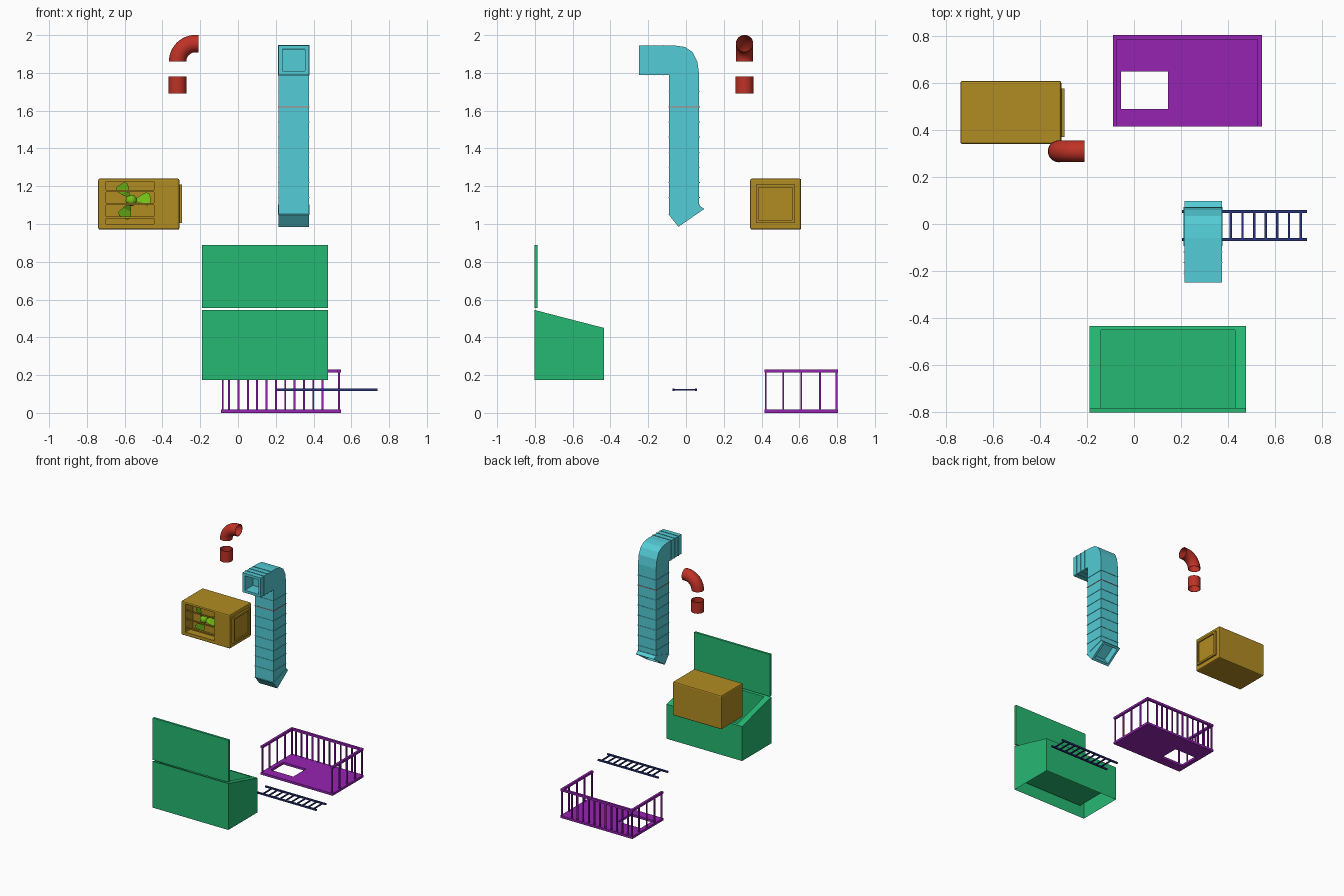
import bpy, bmesh, math
from mathutils import Vector, Matrix

if "Cube" in bpy.data.objects:
    bpy.data.objects.remove(bpy.data.objects["Cube"])


def material(name, rgb):
    m = bpy.data.materials.new(name)
    lin = [(c / 255 / 12.92) if c < 11 else ((c / 255 + 0.055) / 1.055) ** 2.4 for c in rgb]
    m.diffuse_color = (*lin, 1)
    m.use_nodes = True
    m.node_tree.nodes["Principled BSDF"].inputs["Base Color"].default_value = m.diffuse_color
    return m


GREEN = material("green", (38, 184, 114))
CYAN = material("cyan", (84, 204, 214))
GOLD = material("gold", (178, 140, 34))
PURPLE = material("purple", (150, 36, 178))
RED = material("red", (190, 50, 38))
NAVY = material("navy", (40, 52, 120))
LIME = material("lime", (115, 190, 22))
SEAM = material("seam pink", (200, 120, 115))


def finish(bm, name, *mats):
    me = bpy.data.meshes.new(name)
    bm.to_mesh(me)
    bm.free()
    ob = bpy.data.objects.new(name, me)
    bpy.context.collection.objects.link(ob)
    for m in mats:
        me.materials.append(m)
    return ob


def add_box(bm, x, y, z):
    """Box between (min, max) pairs on each axis."""
    mid = Vector([(a + b) / 2 for a, b in (x, y, z)])
    size = [b - a for a, b in (x, y, z)]
    mat = Matrix.Translation(mid) @ Matrix.Diagonal((*size, 1))
    return bmesh.ops.create_cube(bm, size=1, matrix=mat)


def boxes(name, mat, *dims):
    bm = bmesh.new()
    for d in dims:
        add_box(bm, *d)
    return finish(bm, name, mat)


def activate(ob):
    bpy.ops.object.select_all(action='DESELECT')
    ob.select_set(True)
    bpy.context.view_layer.objects.active = ob


def cut(ob, *dims):
    cutter = boxes("cutter", ob.data.materials[0], dims)
    activate(ob)
    mod = ob.modifiers.new("cut", 'BOOLEAN')
    mod.operation = 'DIFFERENCE'
    mod.solver = 'EXACT'
    mod.object = cutter
    bpy.ops.object.modifier_apply(modifier=mod.name)
    bpy.data.objects.remove(cutter)


def smooth(ob):
    activate(ob)
    bpy.ops.object.shade_smooth_by_angle(angle=math.radians(35))


# Red pipes: hollow tubes swept in the xz plane; path entries are (x, z, tilt)
def tube(name, path, y, r, wall=0.004, n=32):
    bm = bmesh.new()
    rings = []
    for rad, pts in ((r, path), (r - wall, path[::-1])):
        for x, z, a in pts:
            side = Vector((-math.cos(a), 0, math.sin(a)))
            rings.append([bm.verts.new(Vector((x, y, z)) + rad * (
                side * math.cos(2 * math.pi * i / n) + Vector((0, math.sin(2 * math.pi * i / n), 0))))
                for i in range(n)])
    for k, ring in enumerate(rings):
        nxt = rings[(k + 1) % len(rings)]
        for i in range(n):
            j = (i + 1) % n
            bm.faces.new((ring[i], ring[j], nxt[j], nxt[i]))
    bmesh.ops.recalc_face_normals(bm, faces=bm.faces)
    smooth(finish(bm, name, RED))


tube("straight_pipe", [(-0.32, 1.69, 0), (-0.32, 1.78, 0)], 0.31, 0.047)
bend = [(-0.225 - 0.095 * math.cos(a), 1.86 + 0.095 * math.sin(a), a)
        for a in [i * math.pi / 24 for i in range(13)]]
tube("elbow_pipe", bend + [(-0.21, 1.955, math.pi / 2)], 0.31, 0.046)

# Cyan square duct: sections of (inner point, outer point, swell) in the yz plane
sections = [((-0.25, 1.79), (-0.25, 1.945), 0)]


def rib(a, b, along):
    for t, e in ((-0.002, 0), (-0.002, 0.003), (0.002, 0.003), (0.002, 0)):
        sections.append(tuple((p[0] + along[0] * t, p[1] + along[1] * t) for p in (a, b)) + (e,))


for y in (-0.21, -0.165, -0.12):
    rib((y, 1.79), (y, 1.945), (1, 0))
for outer in ((-0.06, 1.945), (-0.005, 1.937), (0.035, 1.91), (0.06, 1.86), (0.07, 1.79)):
    sections.append(((-0.09, 1.79), outer, 0))
for i in range(9):
    z = 1.70 - 0.08 * i + (0.001 if i == 8 else 0)
    if z > 1.13:
        rib((-0.09, z), (0.07, z), (0, -1))
rib((-0.09, 1.05), (0.07, 1.10), (0, -1))
sections.append(((-0.04, 0.985), (0.097, 1.08), 0))

bm = bmesh.new()
rings = []
for a, b, e in sections:
    a, b = Vector((0, *a)), Vector((0, *b))
    d = (b - a).normalized() * e
    w = 0.08 + e
    rings.append([bm.verts.new(p + Vector((0.295 + s * w, 0, 0)))
                  for p, s in ((a - d, -1), (a - d, 1), (b + d, 1), (b + d, -1))])
for r0, r1 in zip(rings, rings[1:]):
    for i in range(4):
        j = (i + 1) % 4
        bm.faces.new((r0[i], r0[j], r1[j], r1[i]))
caps = [bm.faces.new(rings[0]), bm.faces.new(rings[-1])]
bmesh.ops.remove_doubles(bm, verts=bm.verts, dist=0.0001)
bmesh.ops.recalc_face_normals(bm, faces=bm.faces)
for cap, thick, depth in ((caps[0], 0.028, 0.10), (caps[1], 0.025, 0.06)):
    bmesh.ops.inset_individual(bm, faces=[cap], thickness=thick)
    bmesh.ops.inset_individual(bm, faces=[cap], thickness=0.001, depth=-depth)
for f in bm.faces:
    if abs(f.calc_center_median().z - 1.62) < 0.003:
        f.material_index = 1
finish(bm, "square_duct", CYAN, SEAM)

# Gold fan unit: bevelled housing with recessed fan bay and side frame
bm = bmesh.new()
add_box(bm, (-0.74, -0.31), (0.34, 0.61), (0.97, 1.24))
bmesh.ops.bevel(bm, geom=bm.edges[:], offset=0.009, segments=2, profile=0.5, affect='EDGES')
housing = finish(bm, "fan_housing", GOLD)
cut(housing, (-0.70, -0.445), (0.30, 0.43), (1.0, 1.225))
frame = boxes("side_frame", GOLD, ((-0.32, -0.296), (0.37, 0.578), (1.005, 1.208)))
cut(frame, (-0.306, -0.28), (0.385, 0.563), (1.02, 1.193))
boxes("fan_grille", GOLD, *[((-0.705, -0.44), (0.342, 0.35), (z - 0.005, z + 0.005))
                            for z in (1.035, 1.105, 1.175)])

# Lime fan: three twisted blades around a hub
bm = bmesh.new()
for base in (5, 125, 245):
    strip = []
    for r, half in ((0.02, 14), (0.06, 24), (0.09, 23), (0.105, 14)):
        row = []
        for s in (-1, 1):
            a = math.radians(base + s * half)
            row.append(bm.verts.new((-0.565 + r * math.cos(a), 0.375 + s * 0.012,
                                     1.125 + r * math.sin(a))))
        strip.append(row)
    for p, q in zip(strip, strip[1:]):
        bm.faces.new((p[0], q[0], q[1], p[1]))
bmesh.ops.solidify(bm, geom=bm.faces[:], thickness=0.004)
finish(bm, "fan_blades", LIME)
bm = bmesh.new()
bmesh.ops.create_uvsphere(bm, u_segments=20, v_segments=12, radius=0.03,
                          matrix=Matrix.Translation((-0.565, 0.378, 1.125)))
smooth(finish(bm, "fan_hub", LIME))

# Purple balcony: floor with hatch, three-sided railing
deck = boxes("balcony_floor", PURPLE, ((-0.09, 0.545), (0.415, 0.805), (0, 0.018)))
cut(deck, (-0.055, 0.145), (0.49, 0.65), (-0.1, 0.1))
boxes("balcony_handrail", PURPLE,
      ((-0.09, -0.072), (0.415, 0.805), (0.213, 0.23)),
      ((0.527, 0.545), (0.415, 0.805), (0.213, 0.23)),
      ((-0.072, 0.527), (0.787, 0.805), (0.213, 0.23)))
posts = [(x, y) for x in (-0.081, 0.535) for y in (0.422, 0.515, 0.61, 0.71, 0.796)]
posts += [(-0.047 + 0.0495 * i, 0.796) for i in range(11)]
boxes("balcony_posts", PURPLE, *[((x - 0.005, x + 0.005), (y - 0.005, y + 0.005), (0.015, 0.216))
                                 for x, y in posts])

# Navy ladder lying flat
boxes("ladder_rails", NAVY, *[((0.205, 0.738), (y - 0.006, y + 0.006), (0.117, 0.129))
                              for y in (-0.066, 0.053)])
boxes("ladder_rungs", NAVY, *[((x - 0.005, x + 0.005), (-0.066, 0.053), (0.119, 0.127))
                              for x in [0.71 - 0.0495 * i for i in range(10)]])

# Green bin: sloped open top with a hanging tray, underside open
bm = bmesh.new()
add_box(bm, (-0.19, 0.477), (-0.803, -0.435), (0.175, 0.45))
bm.faces.ensure_lookup_table()
top = max(bm.faces, key=lambda f: f.calc_center_median().z)
bottom = min(bm.faces, key=lambda f: f.calc_center_median().z)
bmesh.ops.delete(bm, geom=[bottom], context='FACES_ONLY')
bmesh.ops.inset_individual(bm, faces=[top], thickness=0.024)
for v in top.verts:
    v.co.x = -0.14 if v.co.x < 0.14 else 0.43
for v in bm.verts:
    if v.co.z > 0.4:
        v.co.z = 0.45 + (-0.435 - v.co.y) * 0.095 / 0.368
ext = bmesh.ops.extrude_discrete_faces(bm, faces=[top])
for v in ext["faces"][0].verts:
    v.co.z = 0.26
finish(bm, "bin_body", GREEN)
boxes("bin_lid", GREEN, ((-0.19, 0.477), (-0.803, -0.785), (0.555, 0.89)))
